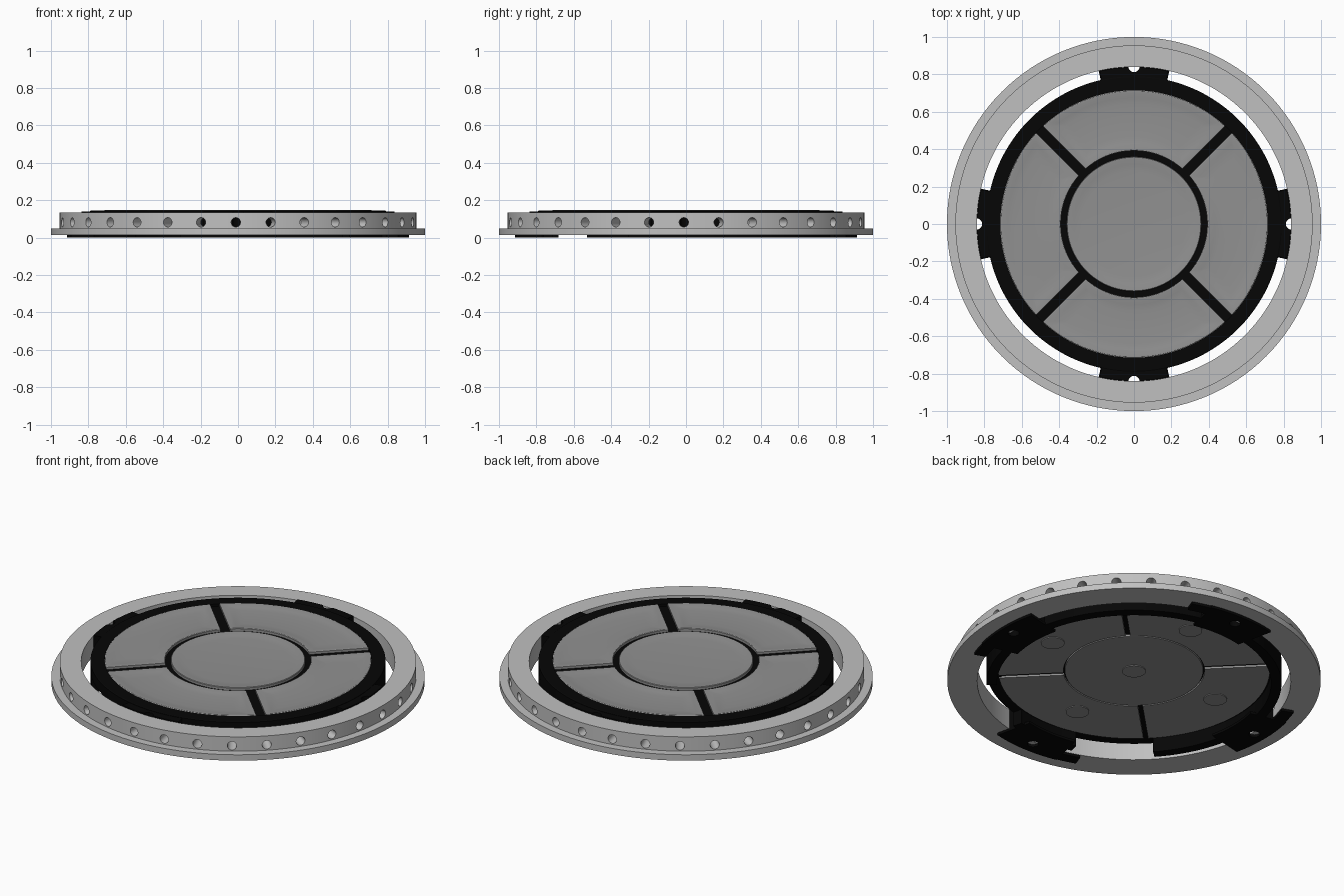
import bpy, bmesh, math
from mathutils import Matrix

cube = bpy.data.objects.get("Cube")
if cube:
    bpy.data.objects.remove(cube, do_unlink=True)


def material(name, v):
    m = bpy.data.materials.new(name)
    m.use_nodes = True
    m.diffuse_color = (v, v, v, 1)
    m.node_tree.nodes["Principled BSDF"].inputs["Base Color"].default_value = (v, v, v, 1)
    return m


light_metal = material("light grey metal", 0.53)
pad_grey = material("mid grey pad", 0.285)
black = material("black plastic", 0.0018)
parts = []


def finish(name, bm, mat):
    bmesh.ops.recalc_face_normals(bm, faces=bm.faces)
    me = bpy.data.meshes.new(name)
    bm.to_mesh(me)
    bm.free()
    ob = bpy.data.objects.new(name, me)
    bpy.context.collection.objects.link(ob)
    me.materials.append(mat)
    parts.append(ob)
    return ob


def polar(r, a):
    return r * math.cos(a), r * math.sin(a)


def lathe(name, profile, mat, n=128, closed=True):
    """Spin an (r, z) profile round the z axis."""
    bm = bmesh.new()
    rings = []
    for r, z in profile:
        if r == 0:
            rings.append([bm.verts.new((0, 0, z))] * n)
        else:
            rings.append([bm.verts.new((*polar(r, math.tau * i / n), z)) for i in range(n)])
    pairs = list(zip(rings, rings[1:]))
    if closed:
        pairs.append((rings[-1], rings[0]))
    for a, b in pairs:
        for i in range(n):
            j = (i + 1) % n
            bm.faces.new(list(dict.fromkeys((a[i], a[j], b[j], b[i]))))
    return finish(name, bm, mat)


def sector(r0, r1, a0, a1, gap=0.0):
    """Outline of an annular sector (degrees), straight sides pulled in by gap."""
    a0, a1 = math.radians(a0), math.radians(a1)
    n = max(4, int((a1 - a0) / math.tau * 128))
    pts = []
    for r, step in ((r0, 1), (r1, -1)):
        d = math.asin(gap / r)
        pts += [polar(r, a0 + d + (a1 - a0 - 2 * d) * i / n) for i in range(n + 1)][::step]
    return pts


def loft(name, levels, mat):
    """Join a stack of (sector outline, z) levels, capped with quad strips."""
    bm = bmesh.new()
    loops = [[bm.verts.new((x, y, z)) for x, y in outline] for outline, z in levels]
    n = len(loops[0])
    for a, b in zip(loops, loops[1:]):
        for i in range(n):
            j = (i + 1) % n
            bm.faces.new((a[i], a[j], b[j], b[i]))
    for cap in (loops[0], loops[-1]):
        for i in range(n // 2 - 1):
            bm.faces.new((cap[i], cap[i + 1], cap[-2 - i], cap[-1 - i]))
    return finish(name, bm, mat)


def block(name, outline, z0, z1, mat):
    return loft(name, [(outline, z0), (outline, z1)], mat)


def cut(ob, cutter):
    """Subtract a cutter from an object and bake the result."""
    mod = ob.modifiers.new("cut", "BOOLEAN")
    mod.operation, mod.solver, mod.object = "DIFFERENCE", "EXACT", cutter
    dg = bpy.context.evaluated_depsgraph_get()
    me = bpy.data.meshes.new_from_object(ob.evaluated_get(dg))
    ob.modifiers.clear()
    ob.data = me


def cylinders(name, matrices, radius, depth):
    bm = bmesh.new()
    for m in matrices:
        bmesh.ops.create_cone(bm, cap_ends=True, segments=24, radius1=radius,
                              radius2=radius, depth=depth, matrix=m)
    ob = finish(name, bm, light_metal)
    ob.hide_render = True
    parts.remove(ob)
    return ob


def turn(deg):
    return Matrix.Rotation(math.radians(deg), 4, "Z")


# Flanged outer ring; radial holes are open beside the lugs and blind elsewhere
ring = lathe("outer_ring", [(0.84, 0.015), (1, 0.015), (1, 0.05), (0.955, 0.05),
                            (0.955, 0.135), (0.84, 0.135)], light_metal)
lie = Matrix.Rotation(math.pi / 2, 4, "Y")
drills = cylinders("ring_drills",
                   [turn(-90.7 + 360 / 32 * i)
                    @ Matrix.Translation((0.92 if i % 8 in (0, 1, 7) else 0.995, 0, 0.082)) @ lie
                    for i in range(32)], 0.025, 0.3)
cut(ring, drills)

# Black holder rim, and the skirt below it with two openings
lathe("holder_rim", [(0.715, 0.085), (0.79, 0.085), (0.79, 0.143), (0.785, 0.146), (0.715, 0.146)], black)
block("holder_skirt_main", sector(0.735, 0.79, -41, 222), 0, 0.086, black)
block("holder_skirt_front", sector(0.735, 0.79, 255, 285), 0, 0.086, black)

# Four notched lugs, each with a clamp plate and a locking tail under the ring
notches = cylinders("lug_notches", [turn(90 * i) @ Matrix.Translation((0.842, 0, 0.05))
                                    for i in range(4)], 0.03, 0.4)
for i, side in enumerate(("left", "back", "right", "front")):
    a = 90 * i
    lug = block(side + "_lug", sector(0.77, 0.838, a - 12.7, a + 12.7), 0.01, 0.141, black)
    plate = block(side + "_clamp_plate", sector(0.7, 0.915, a - 13, a + 13), 0, 0.0145, black)
    block(side + "_locking_tail", sector(0.842, 0.91, a - 20, a - 12.9), 0, 0.0145, black)
    cut(lug, notches)
    cut(plate, notches)
for helper in (drills, notches):
    bpy.data.objects.remove(helper, do_unlink=True)

# Web between the pads
lathe("web_ring", [(0.352, 0.092), (0.4, 0.092), (0.4, 0.132), (0.352, 0.132)], black)
for i in range(4):
    bm = bmesh.new()
    bmesh.ops.create_cube(bm, size=1, matrix=turn(45 + 90 * i) @ Matrix.Translation((0.555, 0, 0.112))
                          @ Matrix.Diagonal((0.34, 0.064, 0.04, 1)))
    finish("web_spoke_%d" % (i + 1), bm, black)

# Round centre pad: wide base, lip and shallow dish
lathe("centre_pad", [(0, 0.08), (0.37, 0.08), (0.37, 0.1), (0.36, 0.1), (0.36, 0.145), (0.357, 0.148),
                     (0.35, 0.148), (0.32, 0.143), (0.28, 0.14), (0, 0.14)], pad_grey, closed=False)

# Four sector pads: wide base, lip and shallow dish
for i, side in enumerate(("left", "back", "right", "front")):
    a = 90 * i
    levels = [(sector(0.378, 0.727, a - 45, a + 45, 0.013), z) for z in (0.08, 0.1)]
    for w, z in ((0, 0.1), (0, 0.146), (0.003, 0.148), (0.012, 0.148), (0.04, 0.143), (0.075, 0.14)):
        levels.append((sector(0.392 + w, 0.714 - w, a - 45, a + 45, 0.026 + w), z))
    loft(side + "_pad", levels, pad_grey)

# Round discs on the undersides of the pads
for i, (x, y) in enumerate([(0, 0)] + [polar(0.53, math.pi / 2 * k - 0.09) for k in range(4)]):
    bm = bmesh.new()
    bmesh.ops.create_cone(bm, cap_ends=True, segments=32, radius1=0.063, radius2=0.063, depth=0.01,
                          matrix=Matrix.Translation((x, y, 0.0805)))
    finish("underside_disc_%d" % (i + 1), bm, pad_grey)

# Smooth curved walls, keep edges sharp
bpy.ops.object.select_all(action="DESELECT")
for ob in parts:
    ob.select_set(True)
bpy.context.view_layer.objects.active = ring
bpy.ops.object.shade_smooth_by_angle(angle=math.radians(30))
